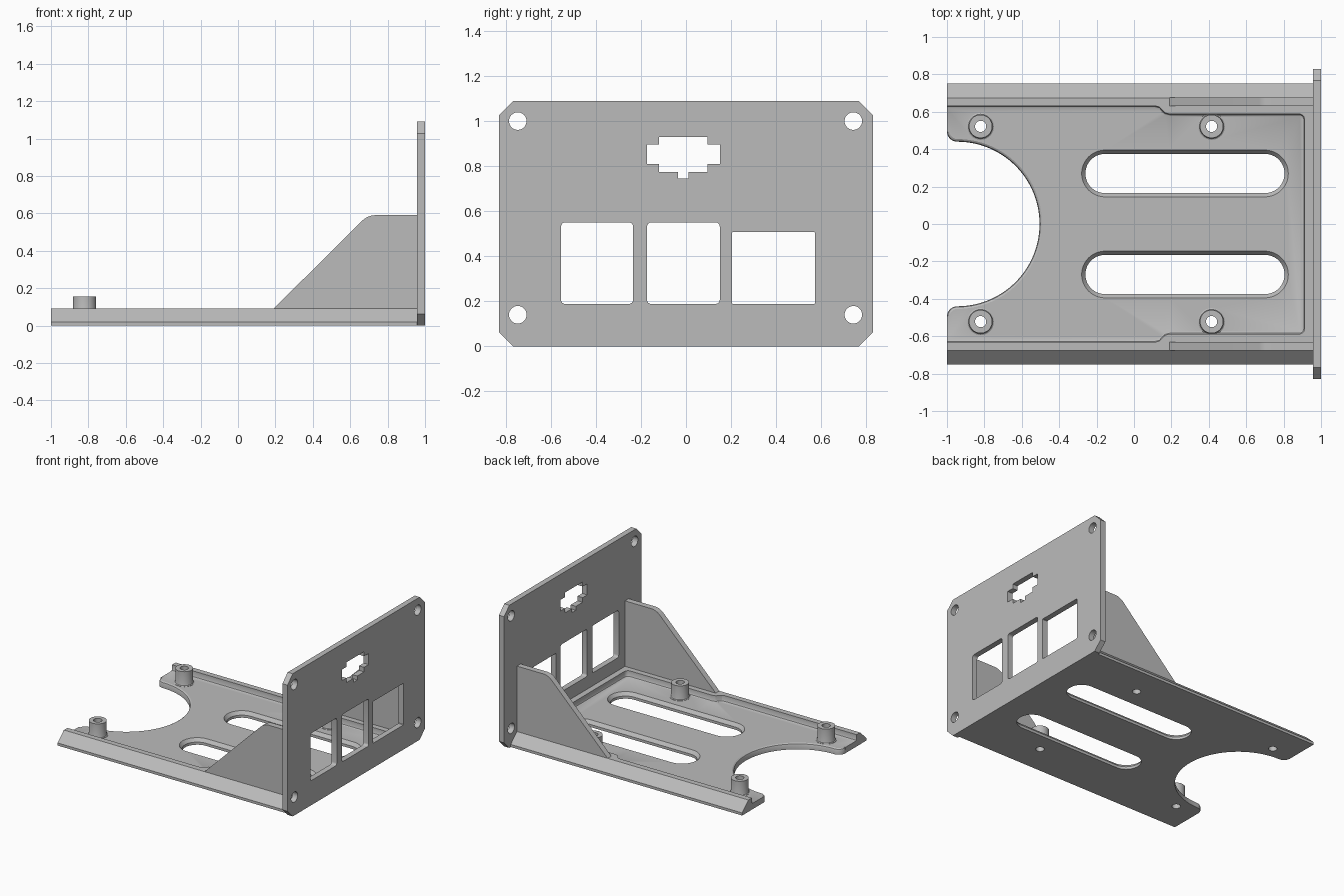
import bpy, bmesh
from math import sin, cos, pi, radians

cube = bpy.data.objects.get("Cube")
if cube:
    bpy.data.objects.remove(cube, do_unlink=True)

grey = bpy.data.materials.new("plain grey")
grey.use_nodes = True
GREY = (0.5, 0.5, 0.5, 1)
grey.diffuse_color = GREY
grey.node_tree.nodes["Principled BSDF"].inputs["Base Color"].default_value = GREY


def arc(cx, cy, r, a0, a1, n=8):
    """Points on an arc, angles in degrees."""
    steps = [radians(a0 + (a1 - a0) * i / n) for i in range(n + 1)]
    return [(cx + r * cos(a), cy + r * sin(a)) for a in steps]


def circle(cx, cy, r, n=40):
    return arc(cx, cy, r, 0, 360, n)[:-1]


def rounded(a0, a1, b0, b1, r, n=4):
    """Rounded rectangle; a full radius gives a slot."""
    return (arc(a1 - r, b1 - r, r, 0, 90, n) + arc(a0 + r, b1 - r, r, 90, 180, n)
            + arc(a0 + r, b0 + r, r, 180, 270, n) + arc(a1 - r, b0 + r, r, 270, 360, n))


def mirrored(half):
    return half + [(x, -y) for x, y in reversed(half)]


def place(axis, u, v, w):
    return {"z": (u, v, w), "x": (w, u, v), "y": (u, w, v)}[axis]


def loft(name, axis, *solids):
    """Each solid is a list of (outline, level) sections joined along the axis."""
    bm = bmesh.new()
    for sections in solids:
        rings = [[bm.verts.new(place(axis, u, v, w)) for u, v in outline]
                 for outline, w in sections]
        bm.faces.new(rings[0])
        bm.faces.new(rings[-1])
        for low, high in zip(rings, rings[1:]):
            for i in range(len(low)):
                bm.faces.new((low[i - 1], low[i], high[i], high[i - 1]))
    bmesh.ops.recalc_face_normals(bm, faces=bm.faces)
    mesh = bpy.data.meshes.new(name)
    bm.to_mesh(mesh)
    bm.free()
    mesh.materials.append(grey)
    obj = bpy.data.objects.new(name, mesh)
    bpy.context.collection.objects.link(obj)
    return obj


def combine(target, tool, operation="DIFFERENCE"):
    """Apply a boolean and discard its tool."""
    tool.hide_render = True
    mod = target.modifiers.new("boolean", "BOOLEAN")
    mod.operation, mod.object, mod.solver = operation, tool, "EXACT"
    bpy.context.view_layer.objects.active = target
    bpy.ops.object.modifier_apply(modifier=mod.name)
    bpy.data.objects.remove(tool, do_unlink=True)


def finish(obj):
    obj.data.shade_smooth()
    obj.data.set_sharp_from_angle(angle=radians(28))


# Main dimensions
END, INNER = -1.0, 0.957
FLOOR, RIM, POST_TOP = 0.045, 0.09, 0.155

# Tray with bevelled long sides
section = [(0.75, 0), (0.75, 0.02), (0.675, RIM)]
section += [(-y, z) for y, z in reversed(section)]
base = loft("base_tray", "x", [(section, END), (section, INNER)])


# Shallow pocket that narrows beside the gussets
def pocket(d):
    half = [(-1.1, 0.632), (0.11, 0.632), (0.135, 0.626), (0.15, 0.61),
            (0.165, 0.594), (0.19, 0.588)]
    half = [(x, y - d) for x, y in half]
    half += arc(0.882, 0.558, 0.03 - d, 90, 0, 6)
    return mirrored(half)


combine(base, loft("pocket_cutter", "z", [(pocket(0.012), FLOOR), (pocket(0.004), 0.049),
                                          (pocket(0), 0.057), (pocket(0), 0.2)]))


# Round bite in the open end, with softened corners and top edge
def bite(d):
    half = [(-1.1, 0.495)] + arc(-0.945, 0.495, 0.055 - d, 180, 270, 8)
    half += arc(-0.945, 0, 0.44 + d, 90, 0, 28)[1:]
    return half + [(x, -y) for x, y in reversed(half[:-1])]


combine(base, loft("bite_cutter", "z", [(bite(0), -0.1), (bite(0), 0.03),
                                        (bite(0.004), 0.039), (bite(0.014), FLOOR),
                                        (bite(0.014), 0.2)]))


# Two long vent slots, flared towards the top
def slot(side, d):
    y = side * 0.27
    half_width = 0.105 + d
    return rounded(-0.26 - d, 0.805 + d, y - half_width, y + half_width, half_width, 12)


combine(base, loft("slot_cutter", "z", *[
    [(slot(s, 0), -0.1), (slot(s, 0), 0.02), (slot(s, 0.02), FLOOR), (slot(s, 0.02), 0.2)]
    for s in (-1, 1)]))

# Four hollow mounting posts with a small flare at the foot
spots = [(x, y) for x in (-0.82, 0.415) for y in (-0.522, 0.522)]
combine(base, loft("posts", "z", *[
    [(circle(x, y, 0.072), 0.03), (circle(x, y, 0.072), FLOOR + 0.002),
     (circle(x, y, 0.065), 0.051), (circle(x, y, 0.062), 0.06),
     (circle(x, y, 0.062), POST_TOP)] for x, y in spots]), "UNION")
combine(base, loft("bore_cutter", "z", *[
    [(circle(x, y, 0.03, 24), -0.1), (circle(x, y, 0.03, 24), 0.3)] for x, y in spots]))
finish(base)

# Upright panel with clipped corners
W, H, C = 0.83, 1.09, 0.063
outline = mirrored([(W - C, 0), (W, C), (W, H - C), (W - C, H)])
outline = [(W - C, 0), (W, C), (W, H - C), (W - C, H)]
outline += [(-y, z) for y, z in reversed(outline)]
panel = loft("upright_panel", "x", [(outline, INNER), (outline, 1.0)])

# Panel openings: corner holes, three windows and a stepped socket
openings = [circle(y, z, 0.039, 32) for y in (-0.747, 0.743) for z in (0.14, 1.0)]
openings += [rounded(-0.555, -0.235, 0.188, 0.55, 0.018),
             rounded(-0.173, 0.15, 0.188, 0.55, 0.018),
             rounded(0.204, 0.573, 0.188, 0.507, 0.003, 1)]
right = [(0.012, 0.745), (0.012, 0.775), (0.095, 0.775), (0.095, 0.81),
         (0.15, 0.81), (0.15, 0.895), (0.095, 0.895), (0.095, 0.93)]
openings.append(right + [(-0.024 - y, z) for y, z in reversed(right)])
combine(panel, loft("opening_cutter", "x", *[[(o, 0.8), (o, 1.2)] for o in openings]))
finish(panel)

# Triangular gussets bracing the panel
side_shape = [(0.18, 0.08)] + arc(0.735, 0.49, 0.1, 135, 90, 8) + [(INNER, 0.59), (INNER, 0.08)]
for name, side in (("left_gusset", 1), ("right_gusset", -1)):
    finish(loft(name, "y", [(side_shape, side * 0.63), (side_shape, side * 0.675)]))
